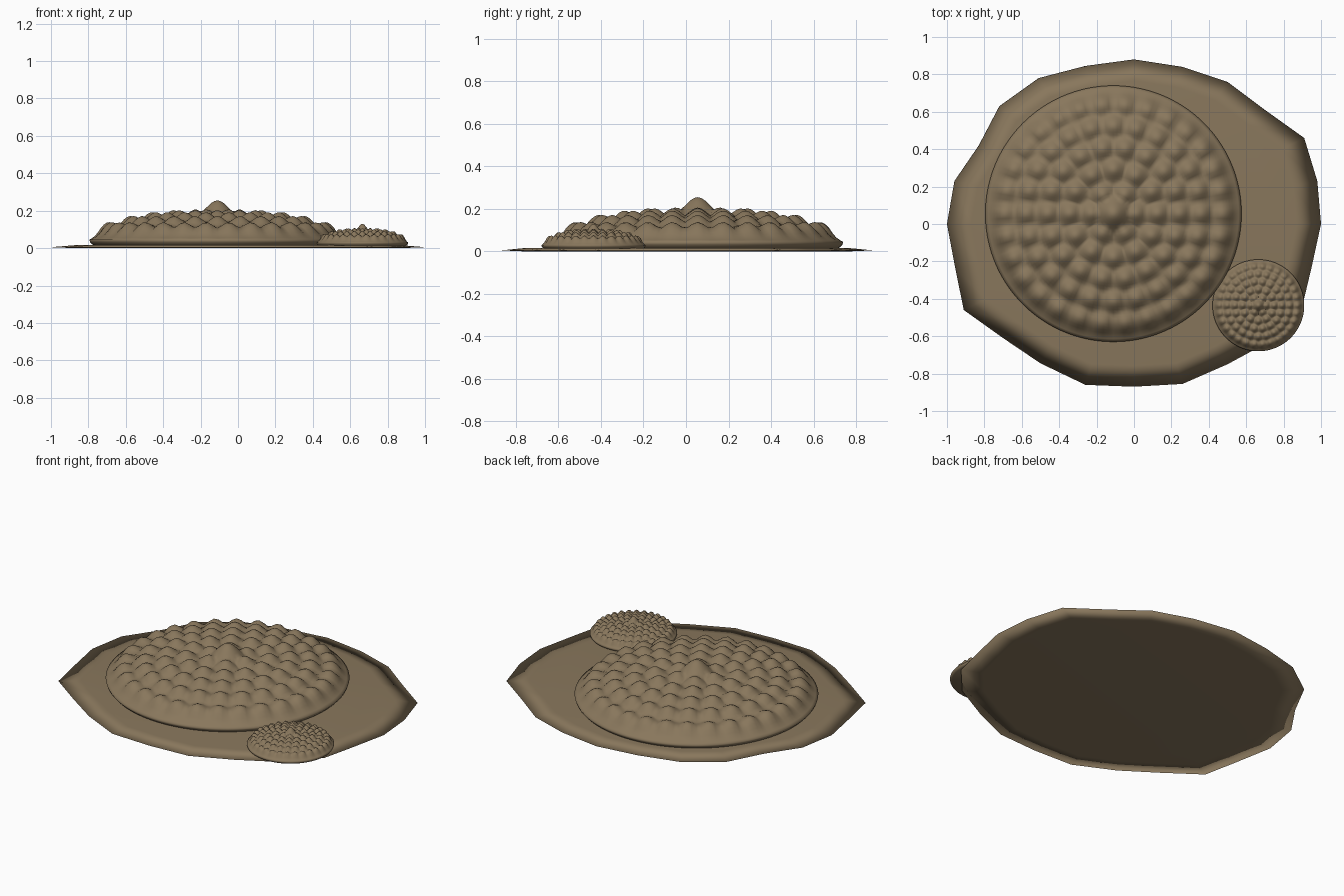
import bpy, bmesh, math
from math import pi, cos, sin, exp, hypot

cube = bpy.data.objects.get("Cube")
if cube:
    bpy.data.objects.remove(cube, do_unlink=True)

earth = bpy.data.materials.new("earth brown")
earth.use_nodes = True
colour = (0.25, 0.185, 0.108, 1)
earth.diffuse_color = colour
earth.node_tree.nodes["Principled BSDF"].inputs["Base Color"].default_value = colour


def finish(bm, name):
    bmesh.ops.recalc_face_normals(bm, faces=bm.faces)
    for f in bm.faces:
        f.smooth = True
    mesh = bpy.data.meshes.new(name)
    bm.to_mesh(mesh)
    bm.free()
    mesh.materials.append(earth)
    obj = bpy.data.objects.new(name, mesh)
    bpy.context.collection.objects.link(obj)
    return obj


def bridge(bm, a, b):
    n = len(a)
    for i in range(n):
        j = (i + 1) % n
        bm.faces.new((a[i], a[j], b[j], b[i]))


# Thin ground slab with a feathered, irregular rim
outline = [(1, 0), (.98, .23), (.91, .46), (.7, .61), (.5, .76), (.26, .84),
           (0, .88), (-.26, .845), (-.51, .78), (-.72, .63), (-.83, .42), (-.96, .23),
           (-1, 0), (-.955, -.24), (-.91, -.46), (-.7, -.61), (-.5, -.745), (-.26, -.86),
           (0, -.87), (.26, -.855), (.5, -.75), (.74, -.62), (.9, -.44), (.95, -.23)]
bm = bmesh.new()
bottom, rim, top = [[bm.verts.new((x * s, y * s, z)) for x, y in outline]
                    for s, z in ((.87, 0), (1, .005), (.87, .016))]
bridge(bm, bottom, rim)
bridge(bm, rim, top)
bm.faces.new(bottom)
bm.faces.new(top)
finish(bm, "ground_slab")

# Bump centres: concentric rings with even spacing
R, GAP = .685, .118
bumps = [(GAP * k * cos(2 * pi * i / (6 * k)), GAP * k * sin(2 * pi * i / (6 * k)))
         for k in range(1, 6) for i in range(6 * k)]


def height(x, y):
    r = hypot(x, y)
    base = .045 + .11 * (1 - (r / R) ** 3)
    near = min((x - a) ** 2 + (y - b) ** 2 for a, b in bumps)
    bump = .052 * exp(-near / .056 ** 2) * min(1, (R - r) / .06)
    return base + max(bump, .1 * exp(-(r / .085) ** 2))


def mound(name, location, scale, rings=44, sides=144):
    bm = bmesh.new()
    centre = bm.verts.new((0, 0, height(0, 0)))
    previous = None
    # Lumpy crown followed by the rounded lower edge
    profile = [(R * i / rings, None) for i in range(1, rings + 1)]
    profile += [(R - .004, .032), (R - .015, .02), (R - .03, .012)]
    for r, z in profile:
        loop = []
        for i in range(sides):
            x, y = r * cos(2 * pi * i / sides), r * sin(2 * pi * i / sides)
            loop.append(bm.verts.new((x, y, height(x, y) if z is None else z)))
        if previous:
            bridge(bm, previous, loop)
        else:
            for i in range(sides):
                bm.faces.new((centre, loop[i], loop[(i + 1) % sides]))
        previous = loop
    bm.faces.new(previous)
    obj = finish(bm, name)
    obj.location, obj.scale = location, scale
    return obj


mound("large_mound", (-.11, .055, 0), (1, 1, 1))
mound("small_mound", (.665, -.435, .008), (.358, .358, .48))
